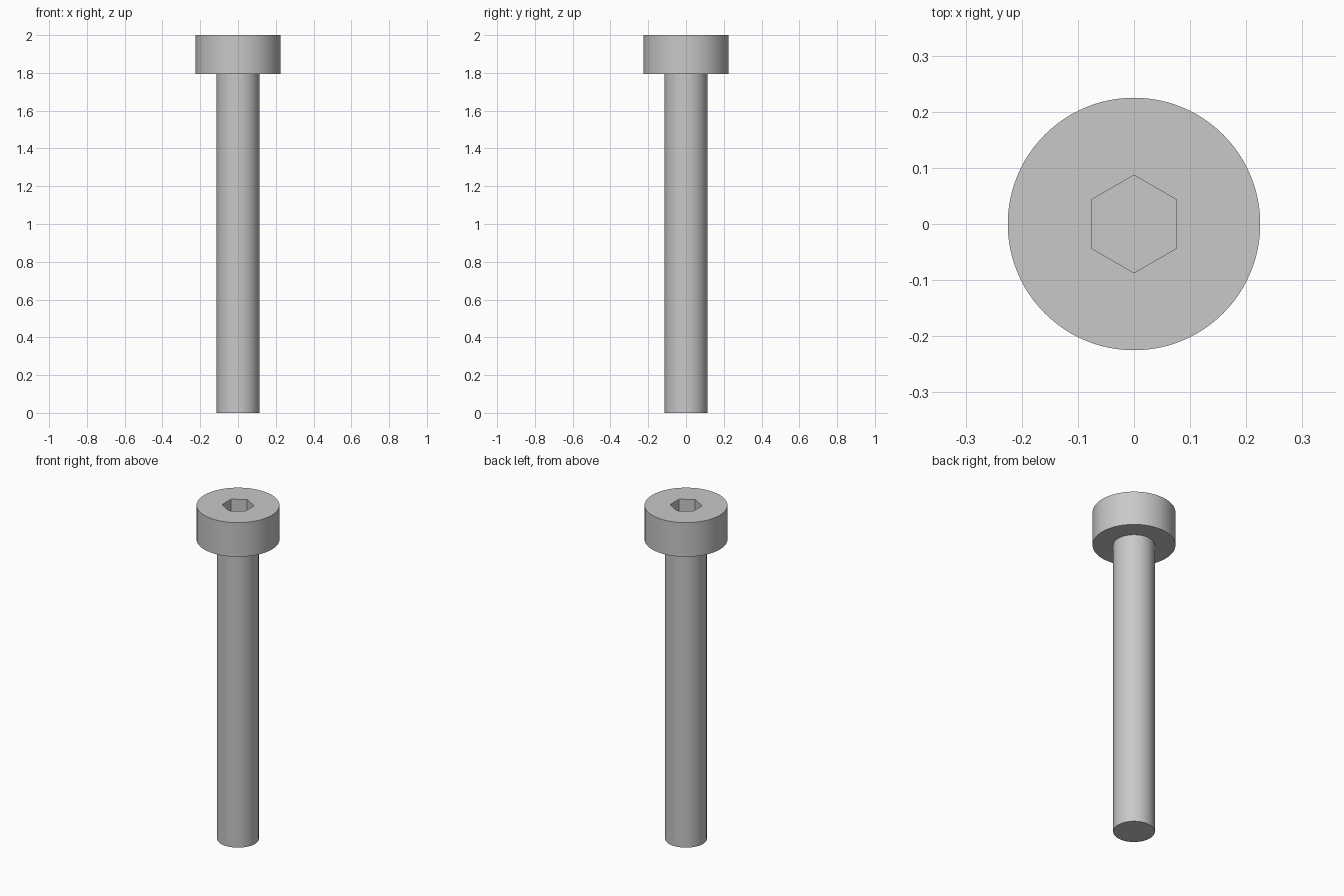
import bpy, bmesh
from math import sin, cos, tau, radians

cube = bpy.data.objects.get("Cube")
if cube:
    bpy.data.objects.remove(cube, do_unlink=True)

SIDES = 96
SHAFT_R, HEAD_R, SOCKET_R = 0.113, 0.225, 0.087
HEAD_Z, TOP_Z, SOCKET_Z = 1.795, 2.0, 1.9

steel = bpy.data.materials.new("steel_grey")
steel.use_nodes = True
colour = (0.58, 0.58, 0.58, 1)
steel.diffuse_color = colour
steel.node_tree.nodes["Principled BSDF"].inputs["Base Color"].default_value = colour


def turned_solid(name, profile, sides):
    """Closed solid from (radius, height) rings, first corner on the y axis."""
    bm = bmesh.new()
    angles = [tau * i / sides for i in range(sides)]
    rings = [[bm.verts.new((-r * sin(a), r * cos(a), z)) for a in angles]
             for r, z in profile]
    for low, high in zip(rings, rings[1:]):
        for i in range(sides):
            j = (i + 1) % sides
            bm.faces.new((low[i], low[j], high[j], high[i]))
    bm.faces.new(rings[0][::-1])
    bm.faces.new(rings[-1])
    bmesh.ops.recalc_face_normals(bm, faces=bm.faces)
    mesh = bpy.data.meshes.new(name)
    bm.to_mesh(mesh)
    bm.free()
    mesh.materials.append(steel)
    obj = bpy.data.objects.new(name, mesh)
    bpy.context.collection.objects.link(obj)
    return obj


# Shaft and cylindrical head in one turned body
bolt = turned_solid("socket_head_bolt", [
    (SHAFT_R, 0), (SHAFT_R, HEAD_Z), (HEAD_R, HEAD_Z), (HEAD_R, TOP_Z)], SIDES)

# Hexagonal drive socket cut into the head
cutter = turned_solid("hex_socket_cutter", [
    (SOCKET_R, SOCKET_Z), (SOCKET_R, TOP_Z + 0.1)], 6)
cutter.hide_render = True
cut = bolt.modifiers.new("hex_socket", 'BOOLEAN')
cut.operation = 'DIFFERENCE'
cut.solver = 'EXACT'
cut.object = cutter

bpy.ops.object.select_all(action='DESELECT')
bolt.select_set(True)
bpy.context.view_layer.objects.active = bolt
bpy.ops.object.modifier_apply(modifier=cut.name)
bpy.data.objects.remove(cutter, do_unlink=True)

# Round walls smooth, rims and socket corners sharp
bpy.ops.object.shade_smooth_by_angle(angle=radians(30))
